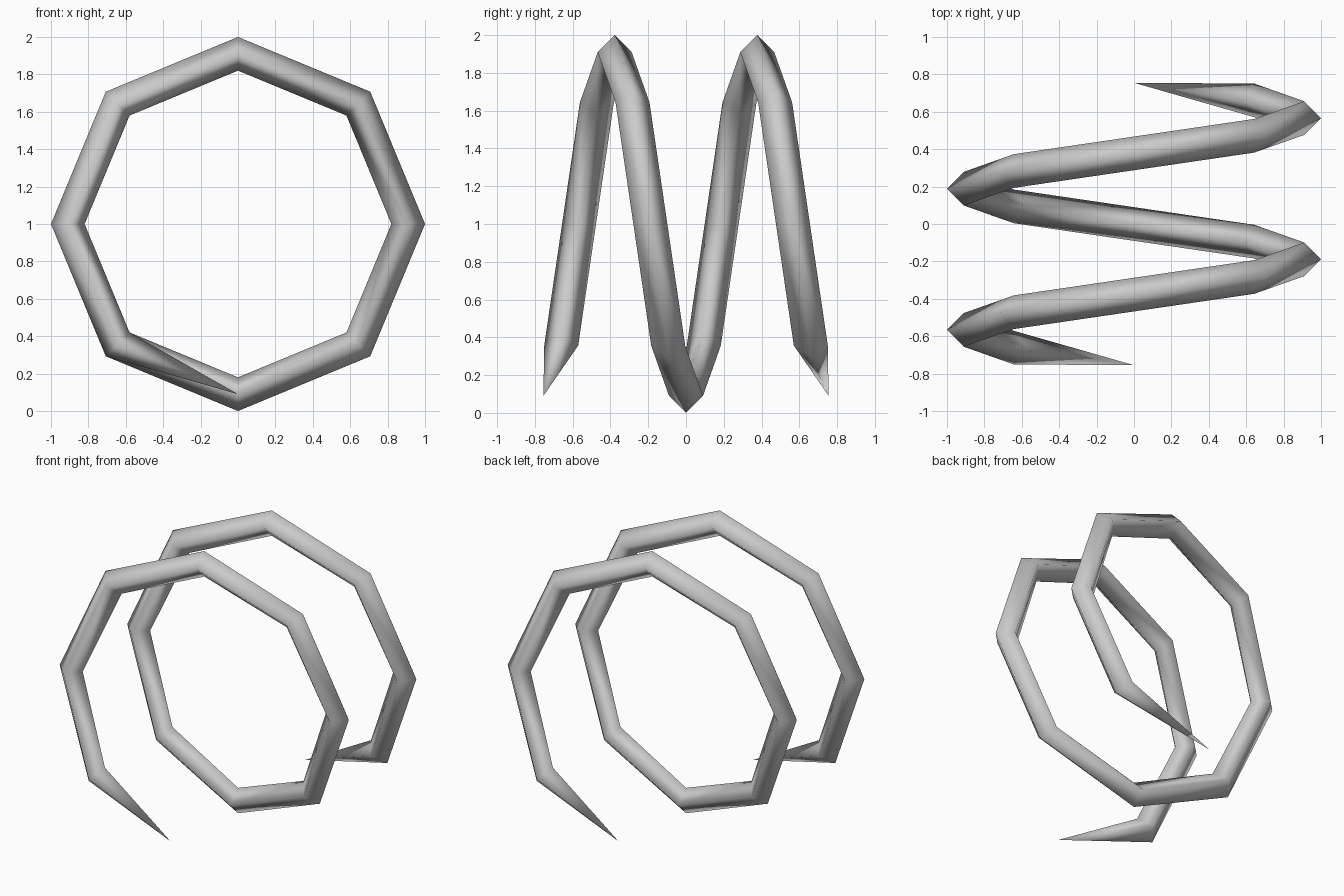
import bpy, bmesh
from math import sin, cos, pi
from mathutils import Vector

cube = bpy.data.objects.get("Cube")
if cube:
    bpy.data.objects.remove(cube, do_unlink=True)

TURNS, STEPS = 2, 8          # coils and segments per coil
PITCH = 0.755                # distance between coils
TUBE = 0.09                  # half diagonal of the square wire
RADIUS = 1 - TUBE
COUNT = TURNS * STEPS

# Plain grey material
grey = bpy.data.materials.new("grey")
grey.use_nodes = True
grey.diffuse_color = (0.6, 0.6, 0.6, 1)
grey.node_tree.nodes["Principled BSDF"].inputs["Base Color"].default_value = grey.diffuse_color


def frame(i):
    """Centre of the wire and its outward direction at step i."""
    a = 2 * pi * i / STEPS
    out = Vector((-sin(a), 0, -cos(a)))
    return out * RADIUS + Vector((0, PITCH * (i / STEPS - TURNS / 2), 1)), out


bm = bmesh.new()
along = Vector((0, 1, 0))

# Diamond cross-sections along the coil
rings = []
for i in range(1, COUNT):
    centre, out = frame(i)
    rings.append([bm.verts.new(centre + d * TUBE) for d in (out, along, -out, -along)])

# Wire sides
for a, b in zip(rings, rings[1:]):
    for k in range(4):
        n = (k + 1) % 4
        bm.faces.new((a[k], a[n], b[n], b[k]))

# Pointed ends
for ring, i in ((rings[0], 0), (rings[-1], COUNT)):
    tip = bm.verts.new(frame(i)[0])
    for k in range(4):
        bm.faces.new((ring[k], ring[(k + 1) % 4], tip))

bmesh.ops.recalc_face_normals(bm, faces=bm.faces)
for f in bm.faces:
    f.smooth = True

mesh = bpy.data.meshes.new("spring_coil")
bm.to_mesh(mesh)
bm.free()
mesh.materials.append(grey)
bpy.context.collection.objects.link(bpy.data.objects.new("spring_coil", mesh))
